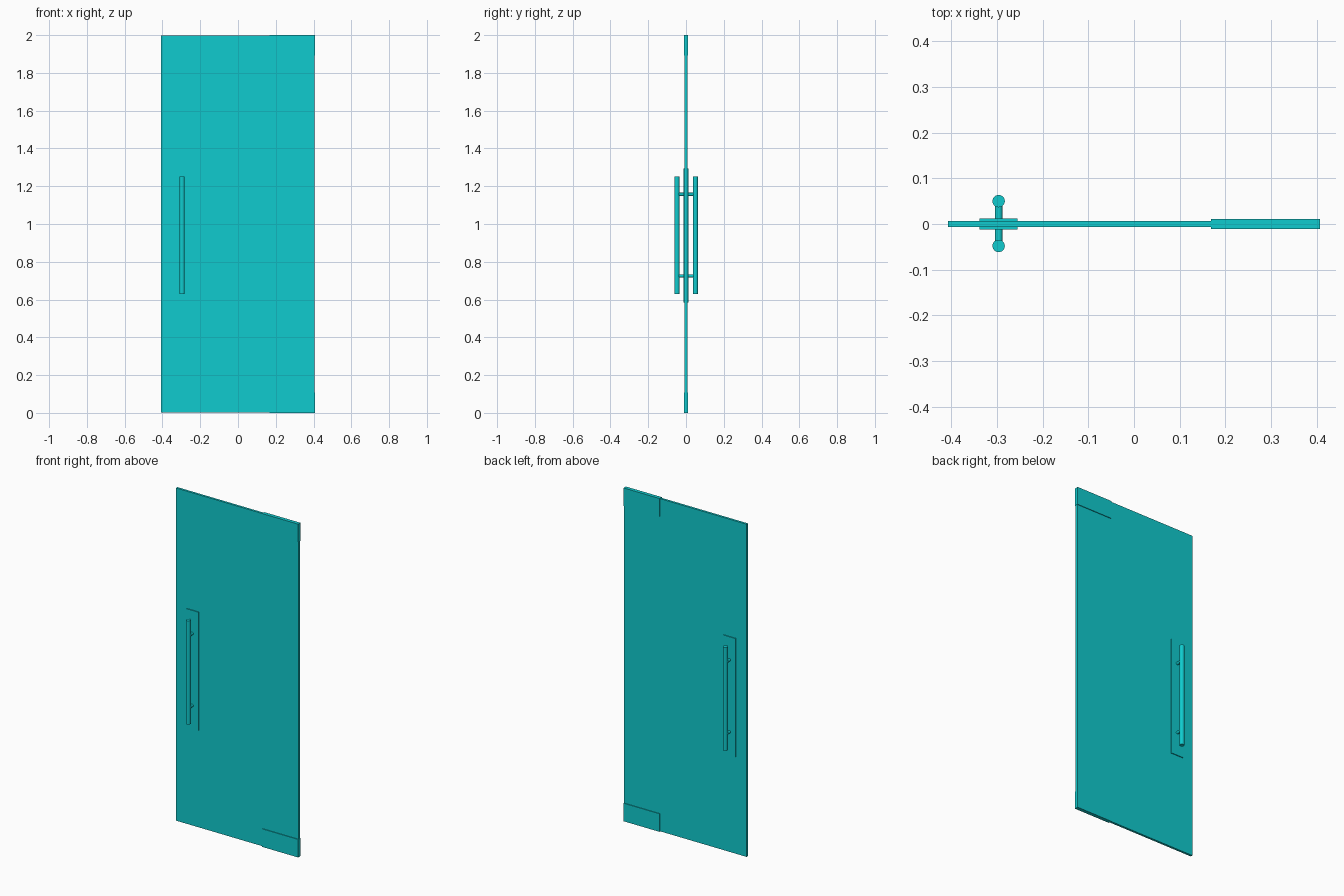
import bpy, math

if "Cube" in bpy.data.objects:
    bpy.data.objects.remove(bpy.data.objects["Cube"])

mat = bpy.data.materials.new("teal")
mat.diffuse_color = (0.005, 0.6, 0.62, 1)
mat.use_nodes = True
mat.node_tree.nodes["Principled BSDF"].inputs["Base Color"].default_value = mat.diffuse_color


def box(name, x, y, z):
    """Box from (min, max) ranges on each axis."""
    bpy.ops.mesh.primitive_cube_add(size=1, location=[sum(r) / 2 for r in (x, y, z)])
    o = bpy.context.object
    o.name = name
    o.scale = [r[1] - r[0] for r in (x, y, z)]
    bpy.ops.object.transform_apply(location=False, rotation=False, scale=True)
    o.data.materials.append(mat)
    return o


def rod(name, radius, length, loc, rot=(0, 0, 0)):
    bpy.ops.mesh.primitive_cylinder_add(vertices=32, radius=radius, depth=length,
                                        location=loc, rotation=rot)
    o = bpy.context.object
    o.name = name
    bpy.ops.object.shade_smooth_by_angle()
    o.data.materials.append(mat)
    return o


HALF_W, GLASS = 0.407, 0.0068
HANDLE_X = -0.296

# Glass door leaf
box("door_panel", (-HALF_W, HALF_W - 0.001), (-GLASS, GLASS), (0.002, 1.998))

# Pivot patch fittings clamped over the hinge-side corners
box("bottom_patch_fitting", (0.168, HALF_W), (-0.011, 0.011), (0, 0.108))
box("top_patch_fitting", (0.168, HALF_W), (-0.011, 0.011), (1.892, 2))

# Backing plate behind the handles, wrapping both faces of the glass
box("handle_plate", (HANDLE_X - 0.0415, HANDLE_X + 0.0415), (-0.012, 0.012), (0.585, 1.295))

# Pull bars on both faces
for side, y in (("front", -0.048), ("back", 0.05)):
    rod(side + "_pull_bar", 0.0135, 0.622, (HANDLE_X, y, 0.941))

# Standoffs running through the glass to join both bars
for level, z in (("lower", 0.725), ("upper", 1.157)):
    rod(level + "_standoff", 0.0085, 0.096, (HANDLE_X, 0.001, z), (math.pi / 2, 0, 0))
